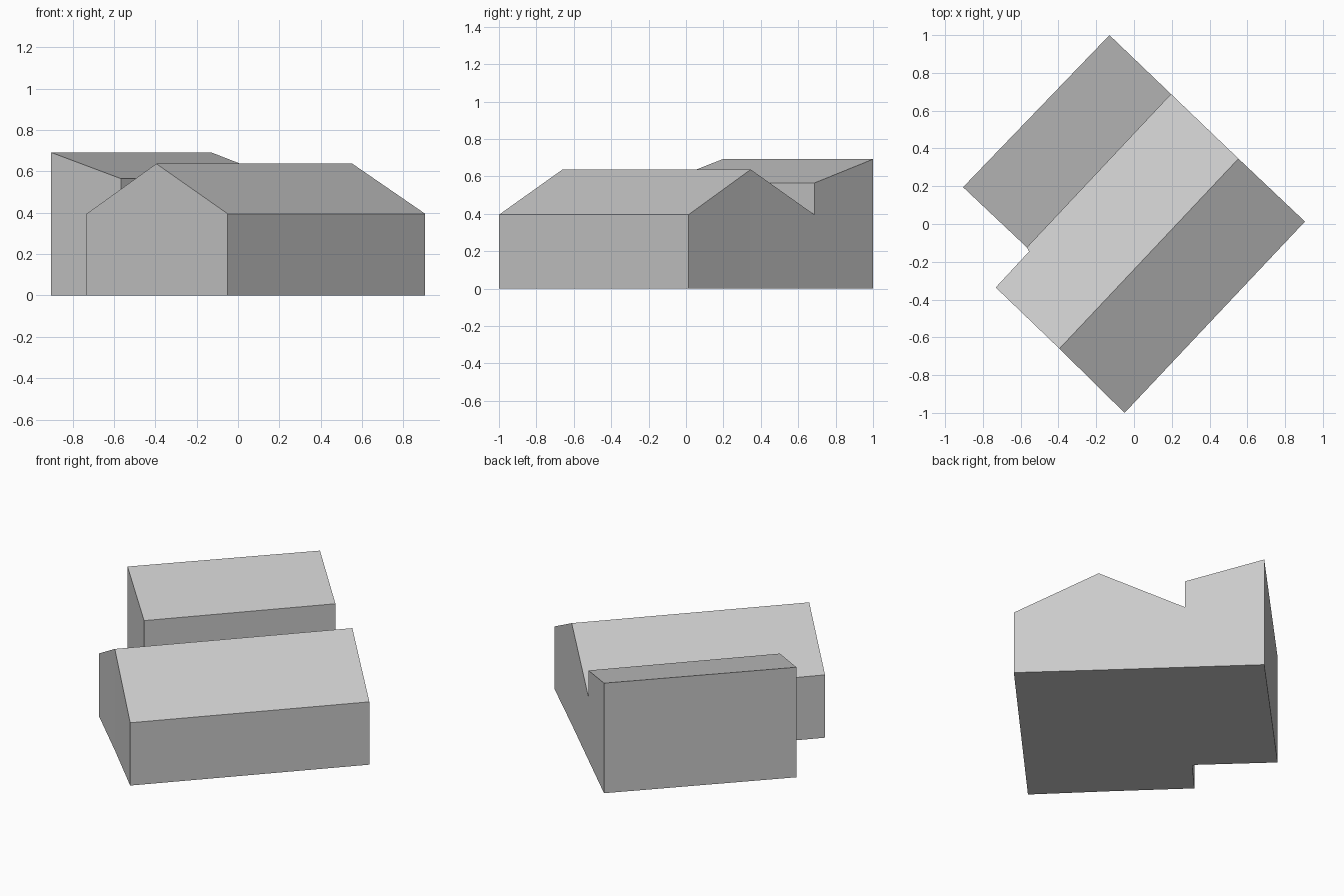
import bpy
import bmesh

cube = bpy.data.objects.get("Cube")
if cube:
    bpy.data.objects.remove(cube, do_unlink=True)

# One plain material for the whole building
grey = bpy.data.materials.new("light_grey")
grey.use_nodes = True
colour = (0.6, 0.6, 0.6, 1)
grey.diffuse_color = colour
grey.node_tree.nodes["Principled BSDF"].inputs["Base Color"].default_value = colour

EAVE, RIDGE = 0.395, 0.637
LOW, HIGH = 0.565, 0.692

# Plan corners, counter-clockwise round the building
front = (-0.05, -1.0)
right = (0.905, 0.013)
valley_back = (0.197, 0.687)
back = (-0.13, 1.0)
left = (-0.905, 0.195)
valley_front = (-0.566, -0.125)
notch = (-0.556, -0.146)
porch = (-0.732, -0.336)
ridge_back = (0.553, 0.346)
ridge_front = (-0.395, -0.66)


def build_wing(name, outline, slopes, shared, shared_base=None):
    """outline: (corner, top height); slopes: corner index lists;
    shared: index of the wall joined to the other wing, left open
    or raised from shared_base."""
    bm = bmesh.new()
    low = [bm.verts.new((*p, 0)) for p, z in outline]
    top = [bm.verts.new((*p, z)) for p, z in outline]
    count = len(outline)
    for i in range(count):
        j = (i + 1) % count
        if i != shared:
            bm.faces.new((low[i], low[j], top[j], top[i]))
        elif shared_base is not None:
            a, b = (bm.verts.new((*outline[k][0], shared_base)) for k in (i, j))
            bm.faces.new((a, b, top[j], top[i]))
    for slope in slopes:
        bm.faces.new([top[i] for i in slope])
    bm.faces.new(low[::-1])
    mesh = bpy.data.meshes.new(name)
    bm.to_mesh(mesh)
    bm.free()
    mesh.materials.append(grey)
    obj = bpy.data.objects.new(name, mesh)
    bpy.context.collection.objects.link(obj)
    return obj


# Long hall with a pitched roof
build_wing(
    "gabled_hall",
    [(front, EAVE), (right, EAVE), (ridge_back, RIDGE), (valley_back, EAVE),
     (valley_front, EAVE), (notch, EAVE), (porch, EAVE), (ridge_front, RIDGE)],
    [(0, 1, 2, 7), (7, 2, 3, 4, 5, 6)],
    shared=3)

# Taller side wing with a single slope falling towards the hall
build_wing(
    "sloped_wing",
    [(valley_back, LOW), (back, HIGH), (left, HIGH), (valley_front, LOW)],
    [(0, 1, 2, 3)],
    shared=3, shared_base=EAVE)
